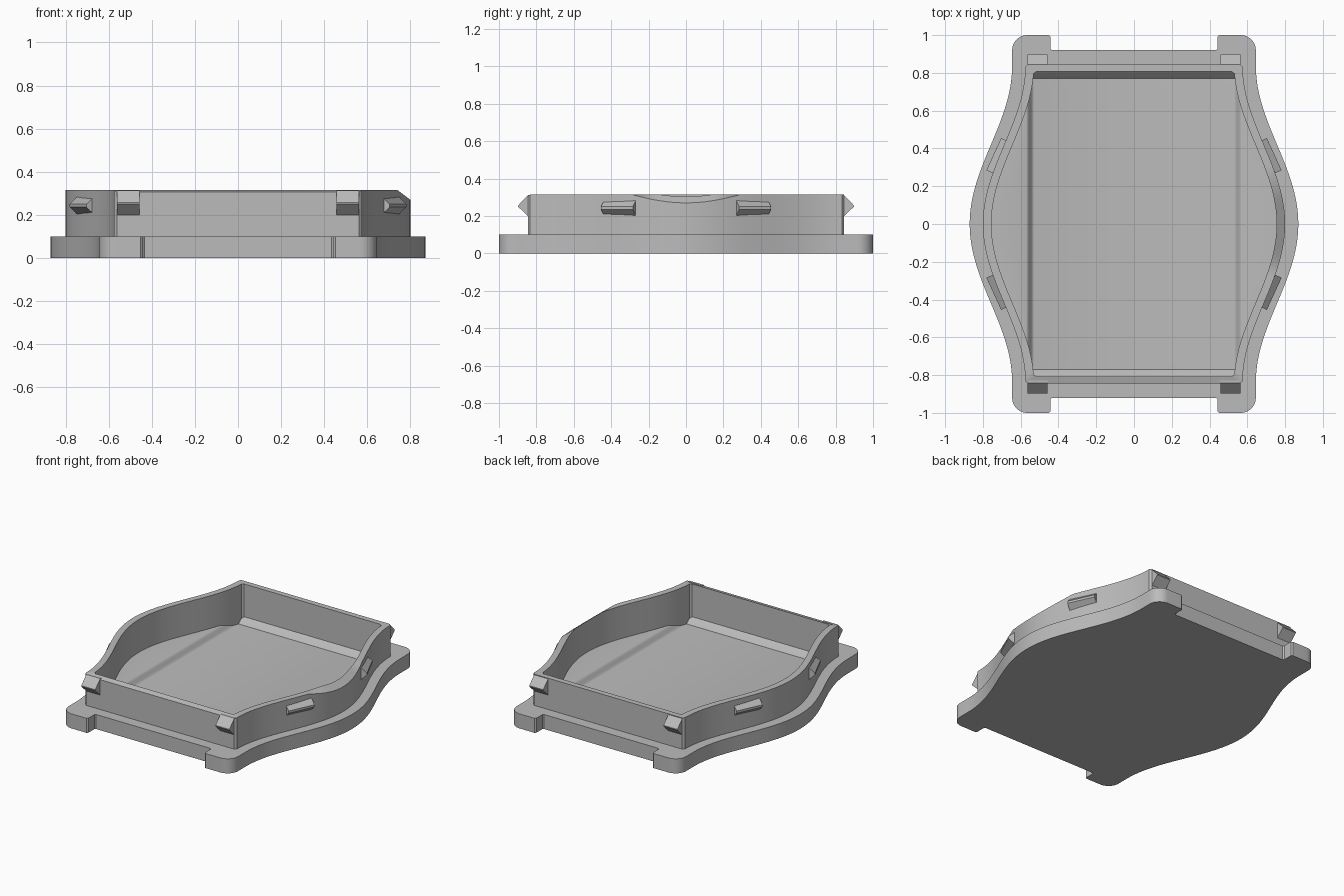
import bpy, bmesh, math
from mathutils import Vector

if "Cube" in bpy.data.objects:
    bpy.data.objects.remove(bpy.data.objects["Cube"])

grey = bpy.data.materials.new("plain grey")
grey.use_nodes = True
grey.diffuse_color = (0.5, 0.5, 0.5, 1)
grey.node_tree.nodes["Principled BSDF"].inputs["Base Color"].default_value = grey.diffuse_color

BASE_TOP, RIM_TOP, FLOOR, LEDGE = 0.1, 0.315, 0.05, 0.09
OUTER_W, INNER_W, OUTER_Y, INNER_Y = 0.575, 0.53, 0.845, 0.807
STEPS = 32


def finish(name, bm):
    bmesh.ops.remove_doubles(bm, verts=bm.verts, dist=0.0005)
    bmesh.ops.recalc_face_normals(bm, faces=bm.faces)
    mesh = bpy.data.meshes.new(name)
    bm.to_mesh(mesh)
    bm.free()
    mesh.materials.append(grey)
    obj = bpy.data.objects.new(name, mesh)
    bpy.context.collection.objects.link(obj)
    bpy.ops.object.select_all(action="DESELECT")
    obj.select_set(True)
    bpy.context.view_layer.objects.active = obj
    bpy.ops.object.shade_smooth_by_angle(angle=math.radians(30))
    return obj


def half_width(w, y):
    """Straight ends that swell into a bulge at mid length."""
    return w + 0.1125 * (1 + math.cos(math.pi * min(abs(y) / 0.84, 1)))


def side(w, y_end):
    return [(half_width(w, y_end * i / STEPS), y_end * i / STEPS) for i in range(STEPS + 1)]


def mirror_loop(quarter):
    """Full outline from the quarter with x and y above zero."""
    half = quarter + [(-x, y) for x, y in reversed(quarter)]
    return half + [(x, -y) for x, y in reversed(half[1:-1])]


def rim_loop(w, y_end):
    c = 0.012
    return mirror_loop(side(w, y_end - c) + [(w - c, y_end)])


def ring(bm, loop, z):
    return [bm.verts.new((x, y, z)) for x, y in loop]


def bridge(bm, a, b):
    for i in range(len(a)):
        j = (i + 1) % len(a)
        bm.faces.new((a[i], a[j], b[j], b[i]))


def loop_edges(bm, verts):
    return [bm.edges.get((v, verts[i - 1])) or bm.edges.new((v, verts[i - 1]))
            for i, v in enumerate(verts)]


# Base plate with four corner tabs, open under the tray
w, r = 0.645, 0.08
arc = [(w - r + r * math.cos(a), 1 - r + r * math.sin(a))
       for a in (math.pi / 2 * i / 10 for i in range(1, 11))]
tab = [(0.452, 1), (0.443, 0.992), (0.443, 0.928), (0.435, 0.92)]
plate_outline = mirror_loop(side(w, 1 - r) + arc + tab)
bm = bmesh.new()
low, high = ring(bm, plate_outline, 0), ring(bm, plate_outline, BASE_TOP)
bridge(bm, low, high)
bm.faces.new(low)
hole = ring(bm, rim_loop(OUTER_W, OUTER_Y), BASE_TOP)
bmesh.ops.triangle_fill(bm, use_beauty=True, normal=(0, 0, 1),
                        edges=loop_edges(bm, high) + loop_edges(bm, hole))
finish("base_plate", bm)

# Tray wall, with a sloping relief on the left and a slight slope along the front
bm = bmesh.new()
outer, inner = rim_loop(OUTER_W, OUTER_Y), rim_loop(INNER_W, INNER_Y)
rings = [ring(bm, outer, BASE_TOP), ring(bm, outer, RIM_TOP),
         ring(bm, inner, RIM_TOP), ring(bm, inner, FLOOR)]
for a, b in zip(rings, rings[1:]):
    bridge(bm, a, b)
for v in rings[1] + rings[2]:
    v.co.z -= max(0, v.co.x - 0.74) * 0.75
    if v.co.y < -OUTER_Y + 0.001:
        v.co.z -= 0.01
finish("tray_wall", bm)


# Tray floor: sunken middle, soft steps at the sides, crisp slopes at the ends
def floor_height(x, y):
    t = min(max((abs(x) - 0.53) / 0.04, 0), 1)
    s = min(max((abs(y) - 0.77) / 0.035, 0), 1)
    return FLOOR + (LEDGE - FLOOR) * max(t * t * (3 - 2 * t), s)


bm = bmesh.new()
ys = [y for _, y in side(INNER_W, INNER_Y - 0.012)] + [0.77, INNER_Y]
ys = sorted(set(ys + [-y for y in ys]))
rows = []
for y in ys:
    edge = half_width(INNER_W, y)
    xs = [min(0.53 + 0.005 * i, edge) for i in range(9)] + [edge]
    xs = [-x for x in reversed(xs)] + xs
    rows.append([bm.verts.new((x, y, floor_height(x, y))) for x in xs])
for a, b in zip(rows, rows[1:]):
    for i in range(len(a) - 1):
        bm.faces.new((a[i], a[i + 1], b[i + 1], b[i]))
finish("tray_floor", bm)


# Snap clips: wedges running from one end of the wall to the other
def clip(name, start, end, outward, depth, z_low, z_tip_low, z_tip_high, z_high):
    bm = bmesh.new()
    out = Vector((*outward, 0)).normalized()
    section = [(-0.015, z_low), (0, z_low), (depth, z_tip_low),
               (depth, z_tip_high), (0, z_high), (-0.015, z_high)]
    ends = [[bm.verts.new(Vector((*p, z)) + out * d) for d, z in section] for p in (start, end)]
    bridge(bm, *ends)
    for e in ends:
        bm.faces.new(e)
    finish(name, bm)


for sx, x_name in ((1, "left"), (-1, "right")):
    for sy, y_name in ((-1, "front"), (1, "back")):
        clip(f"{y_name}_{x_name}_side_clip", (sx * 0.667, sy * 0.438), (sx * 0.745, sy * 0.268),
             (sx * 0.17, sy * 0.078), 0.04, 0.2, 0.235, 0.25, 0.285)
        clip(f"{y_name}_{x_name}_end_clip", (sx * 0.457, sy * 0.843), (sx * 0.563, sy * 0.843),
             (0, sy), 0.055, 0.197, 0.25, 0.256, 0.312)
